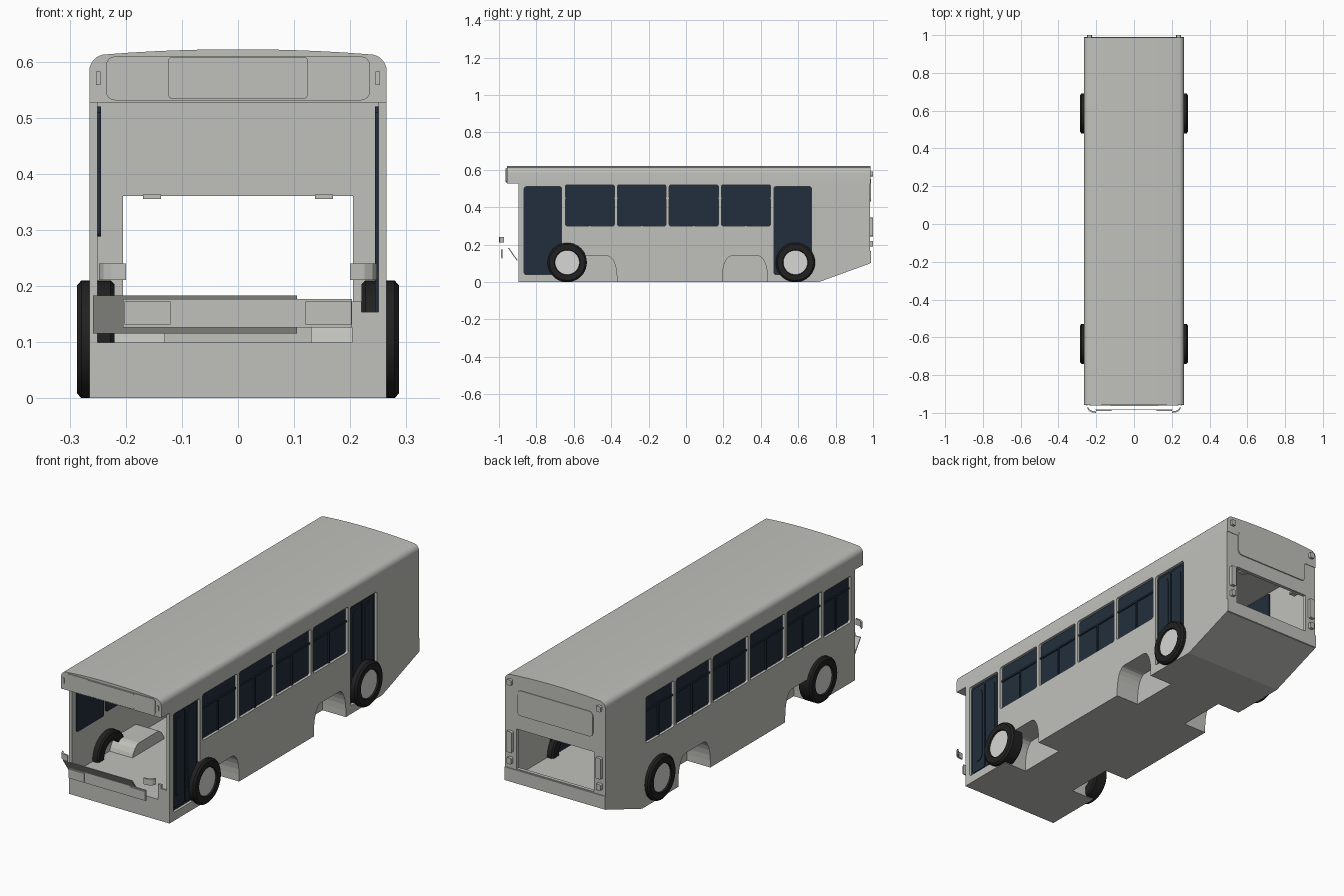
import bpy, bmesh, math
from mathutils import Vector, Matrix

cube = bpy.data.objects.get("Cube")
if cube:
    bpy.data.objects.remove(cube, do_unlink=True)


def material(name, r, g, b):
    m = bpy.data.materials.new(name)
    m.use_nodes = True
    m.diffuse_color = (r, g, b, 1)
    bsdf = next(n for n in m.node_tree.nodes if n.type == 'BSDF_PRINCIPLED')
    bsdf.inputs["Base Color"].default_value = (r, g, b, 1)
    return m


BODY = material("body grey", 0.53, 0.53, 0.50)
GLASS = material("dark navy glass", 0.016, 0.028, 0.047)
TYRE = material("tyre black", 0.015, 0.015, 0.015)
RIM = material("rim light grey", 0.68, 0.68, 0.66)


def finish(name, bm, mat, smooth=False):
    bmesh.ops.recalc_face_normals(bm, faces=bm.faces)
    me = bpy.data.meshes.new(name)
    bm.to_mesh(me)
    bm.free()
    me.materials.append(mat)
    ob = bpy.data.objects.new(name, me)
    bpy.context.collection.objects.link(ob)
    if smooth:
        bpy.ops.object.select_all(action='DESELECT')
        ob.select_set(True)
        bpy.context.view_layer.objects.active = ob
        bpy.ops.object.shade_smooth_by_angle(angle=math.radians(35))
    return ob


def prism(name, pts, axis, a, b, mat=BODY, smooth=False):
    """Extrude a 2D outline along an axis from a to b."""
    def place(p, t):
        return {'x': (t, p[0], p[1]), 'y': (p[0], t, p[1]), 'z': (p[0], p[1], t)}[axis]
    bm = bmesh.new()
    lo = [bm.verts.new(place(p, a)) for p in pts]
    hi = [bm.verts.new(place(p, b)) for p in pts]
    bm.faces.new(lo)
    bm.faces.new(hi)
    n = len(pts)
    for i in range(n):
        j = (i + 1) % n
        bm.faces.new((lo[i], lo[j], hi[j], hi[i]))
    return finish(name, bm, mat, smooth)


def rect(u0, v0, u1, v1, r=0.0):
    """Rectangle outline, with rounded corners when r is set."""
    if not r:
        return [(u0, v0), (u1, v0), (u1, v1), (u0, v1)]
    pts = []
    centres = [(u1 - r, v1 - r), (u0 + r, v1 - r), (u0 + r, v0 + r), (u1 - r, v0 + r)]
    for q, (cu, cv) in enumerate(centres):
        for k in range(5):
            t = math.radians(90 * q + 22.5 * k)
            pts.append((cu + r * math.cos(t), cv + r * math.sin(t)))
    return pts


def boolean(target, cutter, operation='DIFFERENCE'):
    """Apply a boolean and remove the helper."""
    mod = target.modifiers.new("bool", 'BOOLEAN')
    mod.operation, mod.object, mod.solver = operation, cutter, 'EXACT'
    dg = bpy.context.evaluated_depsgraph_get()
    me = bpy.data.meshes.new_from_object(target.evaluated_get(dg))
    target.modifiers.clear()
    target.data = me
    bpy.data.objects.remove(cutter, do_unlink=True)


W, INNER = 0.265, 0.25
FRONT, REAR = -0.895, 0.985

# Body shell: side outline with a sloped tail, hollowed out and open in front
hull = prism("body_shell", [(FRONT, 0), (0.71, 0), (REAR, 0.1), (REAR, 0.53), (FRONT, 0.53)],
             'x', -W, W)
boolean(hull, prism("cut", rect(-INNER, -1.1, INNER, 0.968), 'z', 0.099, 0.7))
boolean(hull, prism("cut", rect(-0.205, 0.17, 0.205, 0.36), 'y', 0.9, 1.1))


# Wheel arches: covers inside, recesses outside
def arch(yc, grow):
    h = 0.12 + grow
    pts = [(yc - h, -0.05 if not grow else 0.05)]
    for k in range(7):
        t = math.radians(15 * k)
        pts.append((yc - 0.07 - (0.05 + grow) * math.cos(t), 0.03 + (0.11 + grow) * math.sin(t)))
    return pts + [(2 * yc - y, z) for y, z in reversed(pts)]


for yc in (-0.49, 0.315):
    for s in (1, -1):
        boolean(hull, prism("cover", arch(yc, 0.012), 'x', s * 0.13, s * 0.26), 'UNION')
        boolean(hull, prism("cut", arch(yc, 0), 'x', s * 0.142, s * 0.4))

# Side openings: (first y, last y, bottom z, top z)
windows = [(-0.645, -0.383), (-0.367, -0.107), (-0.09, 0.173), (0.189, 0.452)]
windows = [(a, b, 0.3, 0.52) for a, b in windows]
doors = [(-0.865, -0.665, 0.04, 0.51), (0.47, 0.67, 0.04, 0.51)]
left_side = windows + doors
right_side = windows + [(-0.865, -0.662, 0.288, 0.51), (0.468, 0.68, 0.3, 0.52)]

for s, openings in ((1, left_side), (-1, right_side)):
    side = "left" if s > 0 else "right"
    for i, (a, b, lo, hi) in enumerate(openings):
        outline = rect(a, lo, b, hi, 0.01)
        boolean(hull, prism("cut", outline, 'x', s * 0.24, s * 0.3))
        is_door = (a, b, lo, hi) in doors
        name = f"{side}_{'door' if is_door else 'window'}_{i}"
        prism(name, outline, 'x', s * 0.244, s * 0.252, GLASS)
        mid = (a + b) / 2
        if is_door:
            # Two leaves, each with a long glazed panel
            for k, (u, v) in enumerate(((a + 0.012, mid - 0.004), (mid + 0.004, b - 0.012))):
                prism(f"{name}_leaf_{k}", rect(u, lo + 0.012, v, hi - 0.012, 0.01),
                      'x', s * 0.25, s * 0.256, GLASS)
                prism(f"{name}_pane_{k}", rect(u + 0.015, lo + 0.06, v - 0.015, hi - 0.03, 0.025),
                      'x', s * 0.255, s * 0.259, GLASS)
        else:
            # Sliding window bars
            prism(f"{name}_rail", rect(a, 0.445, b, 0.453), 'x', s * 0.25, s * 0.258, GLASS)
            prism(f"{name}_post", rect(mid - 0.004, lo, mid + 0.004, 0.445),
                  'x', s * 0.25, s * 0.258, GLASS)

# Roof with rounded shoulders and an overhanging front header
half = [(W, 0.527)]
for k in range(7):
    t = math.radians(13 * k)
    half.append((0.235 + 0.03 * math.cos(t), 0.583 + 0.03 * math.sin(t)))
half += [(x, 0.622 - 0.009 * (x / 0.235) ** 2) for x in (0.19, 0.14, 0.09, 0.04)]
prism("roof", half + [(-x, z) for x, z in reversed(half)], 'y', -0.957, REAR + 0.002,
      smooth=True)

# Destination header plates
prism("header_panel", rect(-0.235, 0.531, 0.235, 0.609, 0.015), 'y', -0.961, -0.95)
prism("destination_panel", rect(-0.125, 0.534, 0.125, 0.608, 0.008), 'y', -0.964, -0.95)

# Front bumper plate, headlights and tilted dash
prism("front_plate", rect(-0.205, 0.126, 0.203, 0.177), 'y', -0.986, -0.981)
prism("dash_panel", [(-0.952, 0.183), (-0.946, 0.183), (-0.899, 0.115), (-0.905, 0.115)],
      'x', -0.258, 0.105)
prism("front_step_panel", rect(0.205, 0.09, 0.26, 0.154), 'y', FRONT, FRONT + 0.01)
prism("front_step_post", rect(0.203, 0.09, 0.22, 0.172), 'y', FRONT, FRONT + 0.01)

lamp = [(0.2, -1), (0.225, -0.997), (0.24, -0.988), (0.248, -0.972),
        (0.241, -0.972), (0.233, -0.984), (0.22, -0.99), (0.2, -0.992)]
for s in (1, -1):
    side = "left" if s > 0 else "right"
    x0, x1 = sorted((s * 0.12, s * 0.202))
    prism(f"headlight_{side}", rect(x0, 0.131, x1, 0.172), 'y', -0.99, -0.984)
    prism(f"corner_lamp_{side}", [(s * x, y) for x, y in lamp], 'z', 0.211, 0.24)
    x0, x1 = sorted((s * 0.245, s * 0.253))
    prism(f"header_lamp_{side}", rect(x0, 0.558, x1, 0.582), 'y', -0.961, -0.95)
    # Tail lamps
    for part, w, lo, hi in (("top_lamp", 0.012, 0.565, 0.592), ("tail_lamp", 0.014, 0.245, 0.345),
                            ("reverse_lamp", 0.012, 0.19, 0.22)):
        c = s * 0.236
        prism(f"rear_{part}_{side}", rect(c - w, lo, c + w, hi, 0.005), 'y', 0.98, 1.0)
    # Inner hinges over the rear opening
    c = s * 0.153
    prism(f"hinge_{side}", rect(c - 0.016, 0.355, c + 0.016, 0.363), 'y', 0.95, 0.975)

# Rear engine hatch and lower band
prism("rear_hatch", rect(-0.2, 0.43, 0.2, 0.55, 0.02), 'y', 0.98, 0.99)
prism("rear_bumper", rect(-W, 0.102, W, 0.165), 'y', 0.98, 0.989)


# Wheels: lathed tyre with a plain disc hub
def wheel(name, s, y):
    profile = [(0.22, 0.06), (0.22, 0.098), (0.227, 0.105), (0.279, 0.105),
               (0.287, 0.096), (0.287, 0.068), (0.278, 0.064)]
    bm = bmesh.new()
    ring = [bm.verts.new((s * x, 0, r)) for x, r in profile]
    edges = [bm.edges.new((ring[i], ring[i - 1])) for i in range(len(ring))]
    bmesh.ops.spin(bm, geom=ring + edges, cent=(0, 0, 0), axis=(1, 0, 0),
                   angle=math.tau, steps=40, use_duplicate=False)
    bmesh.ops.remove_doubles(bm, verts=bm.verts, dist=0.0001)
    bmesh.ops.translate(bm, verts=bm.verts, vec=(0, y, 0.105))
    finish(f"{name}_tyre", bm, TYRE, True)
    disc = [(y + 0.066 * math.cos(math.tau * k / 40), 0.105 + 0.066 * math.sin(math.tau * k / 40))
            for k in range(40)]
    prism(f"{name}_rim", disc, 'x', s * 0.25, s * 0.28, RIM, True)


for s, side in ((1, "left"), (-1, "right")):
    wheel(f"front_{side}_wheel", s, -0.635)
    wheel(f"rear_{side}_wheel", s, 0.585)
